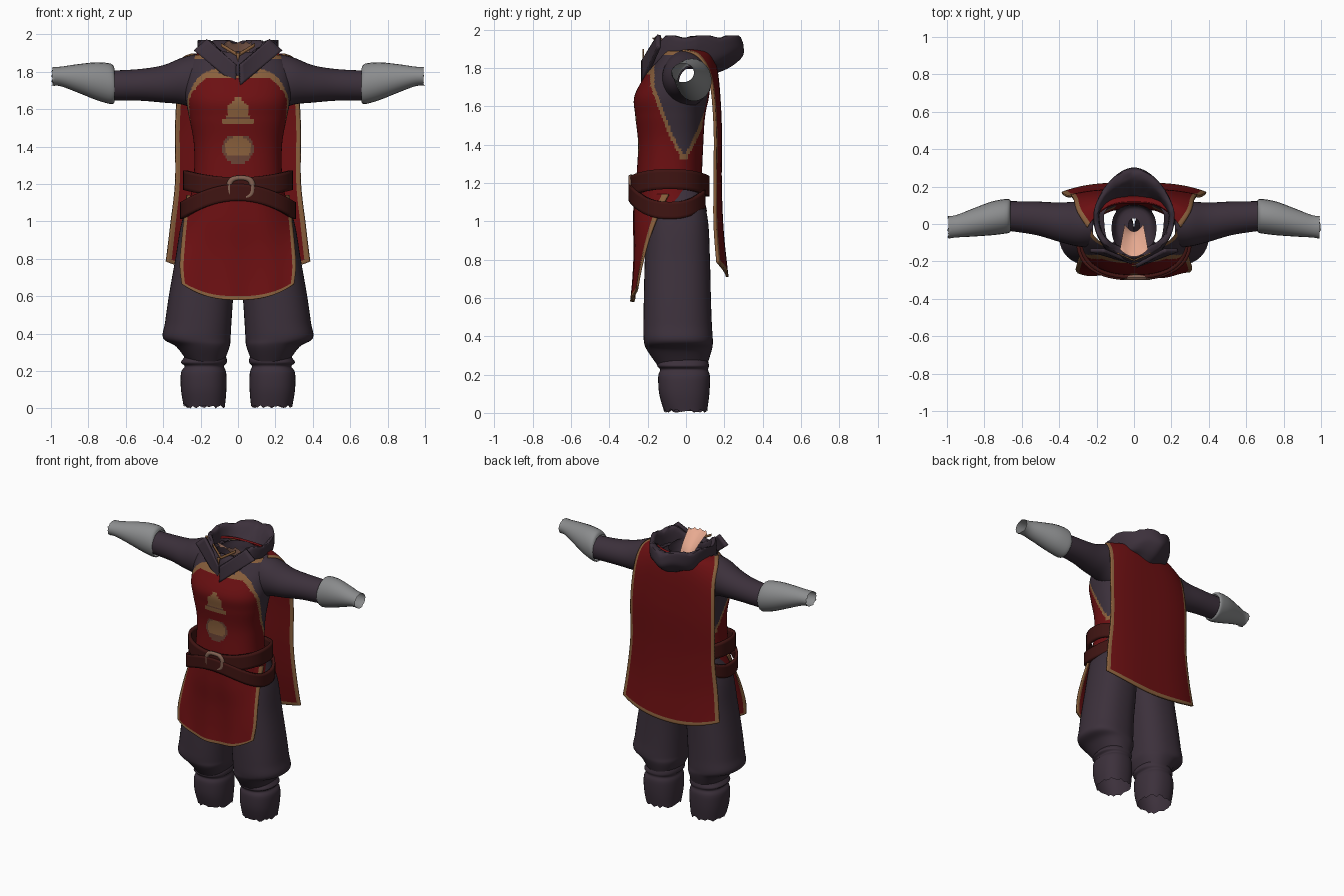
import bpy, bmesh, math, random
from mathutils import Vector

random.seed(4)
if "Cube" in bpy.data.objects:
    bpy.data.objects.remove(bpy.data.objects["Cube"])


def material(name, rgb):
    m = bpy.data.materials.new(name)
    m.use_nodes = True
    m.diffuse_color = (*rgb, 1)
    node = m.node_tree.nodes["Principled BSDF"]
    node.inputs["Base Color"].default_value = (*rgb, 1)
    node.inputs["Roughness"].default_value = 0.9
    return m


CLOTH, RED, GOLD, BELT, STEEL, SKIN, BRASS, BROWN = range(8)
MATS = [material("dark plum cloth", (.045, .03, .044)),
        material("deep red cloth", (.15, .005, .006)),
        material("dull gold trim", (.25, .115, .045)),
        material("dark red leather", (.05, .007, .006)),
        material("grey steel", (.26, .265, .27)),
        material("pale skin", (.8, .4, .28)),
        material("aged brass", (.22, .12, .085)),
        material("brown stitching", (.14, .055, .035))]


def spline(rows, t):
    """Smooth blend through a list of rows, t from 0 to 1."""
    f = t * (len(rows) - 1)
    i = min(int(f), len(rows) - 2)
    f -= i
    p = [rows[max(0, min(len(rows) - 1, i + k))] for k in (-1, 0, 1, 2)]
    return [b + .5 * f * (c - a + f * (2 * a - 5 * b + 4 * c - d + f * (3 * (b - c) + d - a)))
            for a, b, c, d in zip(*p)]


def sheet(name, point, nu, nv, rule, closed=True, thick=0, angle=50):
    """Grid surface; rule gives the colour of each face centre, None leaves a hole."""
    bm = bmesh.new()
    cols = nu if closed else nu + 1
    g = [[bm.verts.new(point(i / nu, j / nv)) for i in range(cols)] for j in range(nv + 1)]
    for j in range(nv):
        for i in range(nu):
            k = (i + 1) % cols
            quad = (g[j][i], g[j][k], g[j + 1][k], g[j + 1][i])
            c = sum((v.co for v in quad), Vector()) / 4
            m = rule(c, (i + .5) / nu, (j + .5) / nv) if callable(rule) else rule
            if m is not None:
                bm.faces.new(quad).material_index = m
    bmesh.ops.delete(bm, geom=[v for v in bm.verts if not v.link_faces], context='VERTS')
    bmesh.ops.recalc_face_normals(bm, faces=bm.faces)
    me = bpy.data.meshes.new(name)
    bm.to_mesh(me)
    bm.free()
    for m in MATS:
        me.materials.append(m)
    ob = bpy.data.objects.new(name, me)
    bpy.context.collection.objects.link(ob)
    if thick:
        mod = ob.modifiers.new("thickness", 'SOLIDIFY')
        mod.thickness, mod.offset = thick, 0
    bpy.ops.object.select_all(action='DESELECT')
    bpy.context.view_layer.objects.active = ob
    ob.select_set(True)
    bpy.ops.object.shade_smooth_by_angle(angle=math.radians(angle))
    return ob


def power(v, e):
    return math.copysign(abs(v) ** e, v)


def upright(rows, e=.85):
    """Tube standing in z from rows of z, x min, x max, y front, y back."""
    def point(u, v):
        z, x0, x1, y0, y1 = spline(rows, v)
        a = u * math.tau
        return ((x0 + x1) / 2 + (x1 - x0) / 2 * power(math.cos(a), e),
                (y0 + y1) / 2 + (y1 - y0) / 2 * power(math.sin(a), e), z)
    return point


def sideways(rows, s, rough=0):
    """Tube along x from rows of x, y, y radius, z, z radius."""
    def point(u, v):
        x, y, ry, z, rz = spline(rows, v)
        a = u * math.tau
        x -= rough * random.random() if v == 1 else 0
        return s * x, y + ry * math.cos(a), z + rz * math.sin(a)
    return point


# Tunic body with armholes, neckline and a woven chest ornament
TORSO = [(1.05, -.28, .28, -.26, .11), (1.2, -.24, .24, -.26, .085), (1.4, -.235, .235, -.25, .09),
         (1.55, -.26, .26, -.265, .1), (1.65, -.28, .28, -.27, .12), (1.75, -.285, .285, -.22, .13),
         (1.83, -.275, .275, -.165, .13), (1.89, -.23, .23, -.13, .12)]


def ornament(x, z):
    x = abs(x)
    if 1.52 < z < 1.67 and x < (.085 if z < 1.55 else .06 if z < 1.62 else .9 * (1.675 - z)):
        return BROWN if 1.55 < z < 1.56 else GOLD
    d = math.hypot(x / .085, (z - 1.39) / .085)
    if d < 1 and z < 1.455:
        return BROWN if d > .8 or z < 1.345 + .2 * x else GOLD
    return None


def tunic_colour(c, u, v):
    x, y, z = abs(c.x), c.y, c.z
    if math.hypot(y - .01, z - 1.755) < .085:
        return None
    width = .155 * min(1, max(0, (z - 1.35) / .36)) ** .8
    if x > .1 and z > 1.32 and abs(y + .01) < width + .022:
        return CLOTH if abs(y + .01) < width and z < 1.87 else GOLD
    if y < -.05 and x < .205 and z > 1.765:
        return CLOTH if z > 1.79 and x < .185 else GOLD
    return (ornament(c.x, z) if y < -.1 else None) or RED


sheet("tunic_body", upright(TORSO), 160, 96, tunic_colour)

# Front flap of the tunic
FLAP = [(1.14, .27, -.265, -.09), (1.0, .285, -.27, -.15), (.85, .3, -.265, -.2), (.7, .31, -.27, -.235), (.58, .3, -.28, -.255)]


def flap_point(u, v):
    z, w, yc, ye = spline(FLAP, v)
    s = 2 * u - 1
    return w * s, yc + (ye - yc) * abs(s) ** 3 + .006 * math.sin(9 * s) * v, z + .085 * v * abs(s) ** 2.5


sheet("tunic_flap", flap_point, 60, 50,
      lambda c, u, v: GOLD if abs(2 * u - 1) > .92 or v > .945 else RED, False, .012)

# Cape
CAPE = [(1.89, .115, .25, -.02), (1.86, .14, .3, .06), (1.74, .165, .32, .125), (1.5, .18, .335, .15), (1.2, .18, .335, .15),
        (.95, .19, .36, .15), (.71, .215, .385, .165)]


def cape_point(u, v):
    z, yc, w, ye = spline(CAPE, v)
    s = 2 * u - 1
    return w * s, yc + (ye - yc) * abs(s) ** 3, z + .075 * v ** 4 * s * s


sheet("cape", cape_point, 60, 70,
      lambda c, u, v: GOLD if abs(2 * u - 1) > .93 or v > .975 else RED, False, .014)

# Hood lying around the neck: z, half width, front, back, dip of the front
HOOD = [(1.77, .16, -.2, .15, -.09), (1.81, .195, -.205, .23, -.03), (1.87, .205, -.195, .295, 0), (1.925, .215, -.175, .3, .03),
        (1.965, .215, -.155, .285, .08), (1.95, .19, -.13, .23, .08), (1.86, .185, -.13, .15, .03)]


def hood_point(u, v):
    z, w, yf, yb, dip = spline(HOOD, v)
    a = u * math.tau
    s, c = math.sin(a), math.cos(a)
    y = .05 + (yb - .05) * s ** 1.3 if s > 0 else .05 + (yf - .05) * abs(s) ** .8
    if dip > 0:
        z -= dip * max(0, -s) ** 8
    else:
        z -= dip * c * c
    z += .012 * math.sin(7 * a) * math.sin(math.pi * v)
    return w * power(c, 1.1 if s > 0 else .9), y, min(z + random.uniform(-.006, .006) * (v > .5), 1.97)


sheet("hood", hood_point, 64, 24, CLOTH)

# Crossed lapels at the throat
for s in (1, -1):
    sheet("lapel", lambda u, v: (s * (.2 - .19 * v + .07 * (u - .5) * (1 - v)), -.14 - .075 * v - .01 * s * v,
                                 1.955 - .15 * v - (.06 + .05 * v) * (u - .3)), 8, 10, CLOTH, False, .02)

# Throat skin with a gold edge, and the inner collar
sheet("throat", lambda u, v: ((2 * u - 1) * (.05 + .025 * v), -.04 - .135 * v + .04 * (2 * u - 1) ** 2,
                              1.83 + .13 * v ** .7 + random.uniform(-.01, .01) * (v == 1)), 14, 10, SKIN, False)
sheet("inner_collar", upright([(1.8, -.03, .03, -.06, .03), (1.8, -.09, .09, -.1, .09), (1.86, -.115, .115, -.14, .1),
                               (1.89, -.12, .12, -.15, .105)]), 32, 12, CLOTH)
sheet("collar_trim", lambda u, v: ((2 * u - 1) * .09, -.195 + .04 * abs(2 * u - 1),
                                   1.88 + .055 * abs(2 * u - 1) + .018 * v), 16, 2, GOLD, False, .008)
sheet("collar_pendant", lambda u, v: ((u - .5) * .025 * (1 - v), -.222, 1.9 - .05 * v), 2, 4, GOLD, False, .008)

# Belt, and a second strap slung low over the hips
def band(low, high, grow, sag):
    def point(u, v):
        x, y, z = upright(TORSO)(u, .1)
        z = low + (high - low) * v + sag * (x / .24) ** 2
        k = 1 + grow + (.1 if sag < 0 else 0) * abs(x)
        return x * k, (y + .085) * k - .085, z
    return point


sheet("belt", band(1.13, 1.235, .13, .035), 64, 6, BELT, True, .02)
sheet("low_strap", band(1.11, 1.2, .17, -.09), 64, 6,
      lambda c, u, v: BELT if c.y < .09 else None, True, .02)


# Buckle
def buckle_point(u, v):
    a, b = u * math.tau, v * math.tau
    r = 1 + .25 * math.cos(b)
    return .015 + .062 * r * power(math.cos(a), .7), -.287 + .014 * math.sin(b), 1.18 + .052 * r * power(math.sin(a), .7)


sheet("buckle", buckle_point, 32, 10, BRASS)
sheet("buckle_tongue", lambda u, v: (.0 + .09 * u - .03, -.293, 1.172 + .016 * v), 4, 1, BRASS, False, .01)

# Arms, gauntlets, legs and boots on both sides
ARM = [(.22, 0, .125, 1.745, .15), (.3, 0, .12, 1.75, .125), (.4, .01, .105, 1.735, .1), (.52, .03, .09, 1.73, .085),
       (.66, .042, .08, 1.727, .08), (.7, .042, .08, 1.73, .08)]
GAUNTLET = [(.66, .042, .085, 1.727, .09), (.68, .042, .092, 1.735, .108), (.76, .03, .09, 1.75, .1), (.86, .008, .075, 1.765, .075),
            (.95, -.012, .06, 1.775, .052), (1.0, -.018, .06, 1.775, .05)]
LEG = [(1.17, 0, .235, -.2, .08), (1.0, 0, .3, -.205, .115), (.8, .005, .335, -.215, .125), (.6, .025, .37, -.22, .13),
       (.46, .035, .39, -.222, .135), (.375, .04, .4, -.22, .14), (.33, .045, .33, -.205, .135), (.25, .075, .27, -.15, .11)]
BOOT = [(.3, .08, .27, -.13, .11), (.27, .062, .29, -.145, .115), (.245, .06, .305, -.15, .12), (.225, .075, .285, -.135, .115),
        (.19, .063, .305, -.145, .125), (.1, .062, .305, -.14, .122), (.01, .07, .29, -.115, .11)]


def mirrored(rows, s, rough=0):
    base = upright(rows)

    def point(u, v):
        x, y, z = base(u, v)
        return s * x, y, z + (random.uniform(-.01, rough) if v == 1 and rough else 0)
    return point


for s, side in ((1, "left"), (-1, "right")):
    sheet(side + "_sleeve", sideways(ARM, s), 32, 25, CLOTH)
    sheet(side + "_gauntlet", sideways(GAUNTLET, s, .03), 24, 20, STEEL)
    sheet(side + "_trouser_leg", mirrored(LEG, s), 40, 42, CLOTH)
    sheet(side + "_boot", mirrored(BOOT, s, .01), 36, 24, CLOTH)
